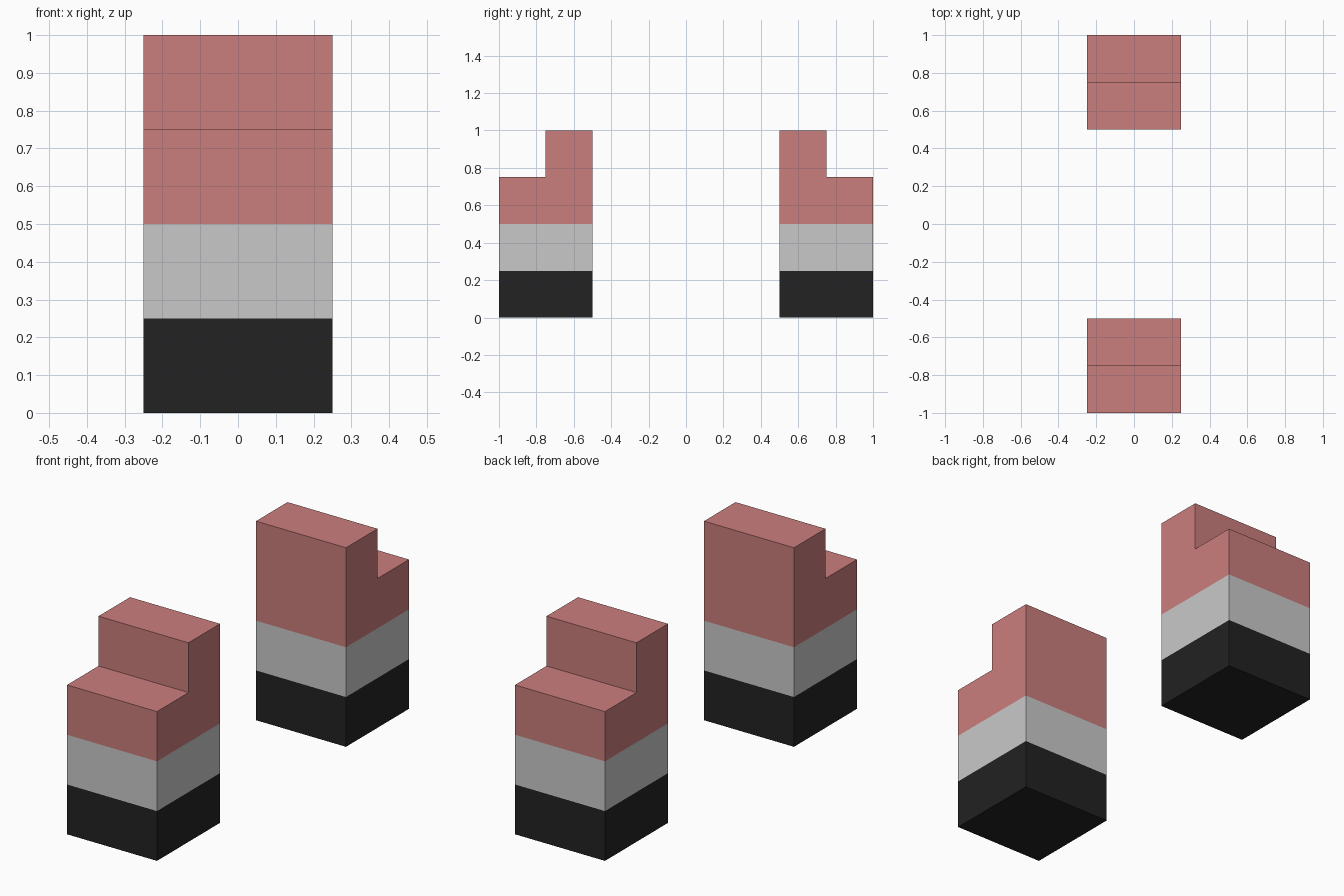
import bpy, bmesh

if "Cube" in bpy.data.objects:
    bpy.data.objects.remove(bpy.data.objects["Cube"])

HALF_WIDTH = 0.25
BAND_HEIGHTS = (0.25, 0.5)
# Stepped side profile (y, z): low toe outside, tall ankle inside
PROFILE = [(-1, 0), (-0.5, 0), (-0.5, 1), (-0.75, 1), (-0.75, 0.75), (-1, 0.75)]


def srgb(r, g, b):
    lin = [(c / 255 / 12.92) if c < 11 else ((c / 255 + 0.055) / 1.055) ** 2.4 for c in (r, g, b)]
    return (*lin, 1)


def material(name, rgb):
    mat = bpy.data.materials.new(name)
    mat.diffuse_color = srgb(*rgb)
    mat.use_nodes = True
    mat.node_tree.nodes["Principled BSDF"].inputs["Base Color"].default_value = mat.diffuse_color
    return mat


MATERIALS = [material("black", (34, 34, 34)),
             material("light_grey", (201, 201, 201)),
             material("dusty_pink", (202, 126, 125))]


def stepped_block(name, side):
    bm = bmesh.new()
    # Extrude the profile across the width
    face = bm.faces.new([bm.verts.new((-HALF_WIDTH, y * side, z)) for y, z in PROFILE])
    ext = bmesh.ops.extrude_face_region(bm, geom=[face])
    verts = [v for v in ext["geom"] if isinstance(v, bmesh.types.BMVert)]
    bmesh.ops.translate(bm, verts=verts, vec=(2 * HALF_WIDTH, 0, 0))
    # Cut the colour bands
    for z in BAND_HEIGHTS:
        bmesh.ops.bisect_plane(bm, geom=bm.verts[:] + bm.edges[:] + bm.faces[:],
                               plane_co=(0, 0, z), plane_no=(0, 0, 1))
    bmesh.ops.recalc_face_normals(bm, faces=bm.faces[:])
    # Colour by height
    for f in bm.faces:
        f.material_index = sum(f.calc_center_median().z > z for z in BAND_HEIGHTS)
    mesh = bpy.data.meshes.new(name)
    bm.to_mesh(mesh)
    bm.free()
    for mat in MATERIALS:
        mesh.materials.append(mat)
    bpy.context.collection.objects.link(bpy.data.objects.new(name, mesh))


# Mirrored pair
stepped_block("front_block", 1)
stepped_block("back_block", -1)
